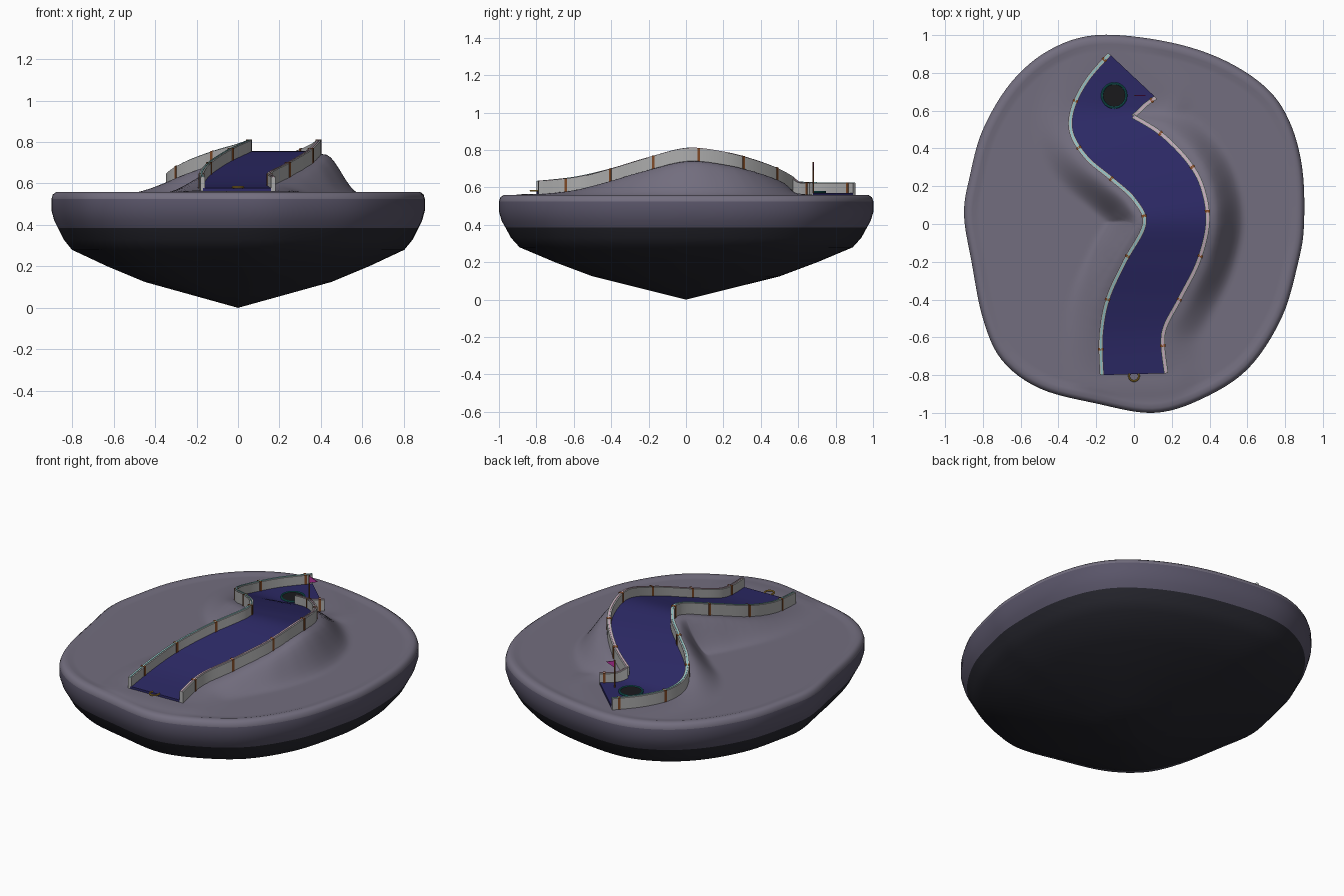
import bpy, bmesh, math
from mathutils import Vector, geometry

if "Cube" in bpy.data.objects:
    bpy.data.objects.remove(bpy.data.objects["Cube"])


def material(name, rgb):
    m = bpy.data.materials.new(name)
    m.diffuse_color = (*rgb, 1)
    m.use_nodes = True
    m.node_tree.nodes["Principled BSDF"].inputs["Base Color"].default_value = m.diffuse_color
    return m


ROCK = material("rock", (0.17, 0.155, 0.21))
ROCK_SIDE = material("rock_side", (0.10, 0.09, 0.14))
ROCK_DARK = material("rock_dark", (0.02, 0.02, 0.028))
BLUE = material("blue", (0.025, 0.022, 0.13))
STONE = material("wall_stone", (0.42, 0.42, 0.42))
TEAL = material("teal", (0.25, 0.55, 0.55))
PINK = material("pink", (0.6, 0.4, 0.5))
BROWN = material("brown", (0.22, 0.07, 0.02))
BLACK = material("black", (0.01, 0.01, 0.012))
RING = material("ring_teal", (0.01, 0.15, 0.15))
MAGENTA = material("magenta", (0.5, 0.03, 0.35))
GOLD = material("gold", (0.5, 0.3, 0.04))


def smooth(points, n, closed=False):
    """Catmull-Rom samples through the given points."""
    pts = [Vector(p) for p in points]
    c = len(pts)
    at = (lambda i: pts[i % c]) if closed else (lambda i: pts[max(0, min(c - 1, i))])
    out = []
    for i in range(c if closed else c - 1):
        a, b, d, e = at(i - 1), at(i), at(i + 1), at(i + 2)
        for k in range(n):
            t = k / n
            out.append(0.5 * (2 * b + (d - a) * t + (2 * a - 5 * b + 4 * d - e) * t * t
                              + (3 * b - a - 3 * d + e) * t ** 3))
    return out if closed else out + [pts[-1]]


def finish(name, bm, mats, angle=40):
    bmesh.ops.recalc_face_normals(bm, faces=bm.faces)
    mesh = bpy.data.meshes.new(name)
    bm.to_mesh(mesh)
    bm.free()
    for m in mats:
        mesh.materials.append(m)
    ob = bpy.data.objects.new(name, mesh)
    bpy.context.collection.objects.link(ob)
    bpy.ops.object.select_all(action='DESELECT')
    ob.select_set(True)
    bpy.context.view_layer.objects.active = ob
    bpy.ops.object.shade_smooth_by_angle(angle=math.radians(angle))
    return ob


def loft(bm, sections, closed=False):
    """Skin a row of equal cross-sections, capping open ends."""
    rings = [[bm.verts.new(p) for p in s] for s in sections]
    n = len(rings[0])
    pairs = list(zip(rings, rings[1:])) + ([(rings[-1], rings[0])] if closed else [])
    for a, b in pairs:
        for i in range(n):
            j = (i + 1) % n
            bm.faces.new((a[i], a[j], b[j], b[i]))
    if not closed:
        bm.faces.new(rings[0])
        bm.faces.new(rings[-1])


def sweep(bm, path, w, lo, hi):
    """Upright rectangular section along a path."""
    secs = []
    for i, p in enumerate(path):
        d = path[min(i + 1, len(path) - 1)] - path[max(i - 1, 0)]
        s = Vector((-d.y, d.x, 0)).normalized() * w / 2
        up, dn = Vector((0, 0, hi)), Vector((0, 0, lo))
        secs.append([p + s + dn, p - s + dn, p - s + up, p + s + up])
    loft(bm, secs)


# Track edges: left, right and floor height
left = [(-.17, -.8), (-.175, -.6), (-.14, -.4), (-.05, -.2), (.055, 0), (0, .13), (-.12, .24),
        (-.25, .35), (-.33, .48), (-.325, .61), (-.25, .76), (-.13, .9)]
right = [(.17, -.79), (.155, -.58), (.24, -.4), (.34, -.2), (.39, .01), (.36, .2), (.28, .34),
         (.14, .48), (-.005, .57), (.03, .6), (.06, .63), (.115, .67)]
floor_z = [.578, .60, .645, .705, .755, .735, .70, .65, .60, .575, .57, .57]
N, CUSP = 7, 8
L = smooth([(*p, z) for p, z in zip(left, floor_z)], N)
R3 = [(*p, z) for p, z in zip(right, floor_z)]
R_main, R_end = smooth(R3[:CUSP + 1], N), smooth(R3[CUSP:], N)
R = R_main + R_end[1:]

# Floating rock: outline scaled through a profile, hill raised under the track
outline = smooth([(.9, 0), (.89, .3), (.82, .55), (.69, .73), (.45, .88), (.15, .97), (-.2, 1.0),
                  (-.45, .92), (-.65, .75), (-.8, .5), (-.87, .25), (-.9, .05), (-.86, -.2),
                  (-.8, -.5), (-.7, -.72), (-.5, -.87), (-.2, -.95), (.1, -1.0), (.35, -.93),
                  (.6, -.77), (.78, -.5), (.87, -.2)], 6, True)
GROUND = .552


def terrain(x, y):
    p = Vector((x, y))
    best, wsum, zsum = 9, 0, 0
    for a, b in zip(L, R):
        q, t = geometry.intersect_point_line(p, a.xy, b.xy)
        t = max(0, min(1, t))
        d = (p - a.xy.lerp(b.xy, t)).length
        w = 1 / (d + .01) ** 4
        wsum, zsum, best = wsum + w, zsum + w * (a.z + (b.z - a.z) * t), min(best, d)
    u = min(1, max(0, best - .03) / .17)
    return GROUND + max(0, zsum / wsum - .014 - GROUND) * (1 - u * u * (3 - 2 * u))


bm = bmesh.new()
profile = [(.25, .0625), (.5, .125), (.7, .2), (.89, .28), (.935, .33), (.965, .385), (.985, .42),
           (1, .47), (1, .525), (.993, .547), (.975, .559), (.95, .558)]
rings = [[bm.verts.new((p.x * f, p.y * f, z)) for p in outline] for f, z in profile]
STEPS = 46
for k in range(1, STEPS):
    f = .95 * (1 - k / STEPS)
    rings.append([bm.verts.new((p.x * f, p.y * f, terrain(p.x * f, p.y * f))) for p in outline])
M = len(outline)
for a, b in zip(rings, rings[1:]):
    for i in range(M):
        bm.faces.new((a[i], a[(i + 1) % M], b[(i + 1) % M], b[i]))
tip, crown = bm.verts.new((0, 0, 0)), bm.verts.new((0, 0, terrain(0, 0)))
for i in range(M):
    bm.faces.new((tip, rings[0][(i + 1) % M], rings[0][i]))
    bm.faces.new((crown, rings[-1][i], rings[-1][(i + 1) % M]))
for f in bm.faces:
    z = f.calc_center_median().z
    f.material_index = 2 if z < .4 else 1 if z < .53 else 0
finish("floating_rock", bm, [ROCK, ROCK_SIDE, ROCK_DARK], 60)

# Blue playing surface
bm = bmesh.new()
down = Vector((0, 0, -.025))
loft(bm, [[a, b, b + down, a + down] for a, b in zip(L, R)])
finish("track_floor", bm, [BLUE])

# Side walls with coloured top strips and brown straps
straps = bmesh.new()
for name, path, col in (("left", L, TEAL), ("right", R_main, PINK), ("right_end", R_end, PINK)):
    bm = bmesh.new()
    sweep(bm, path, .022, -.02, .054)
    finish(name + "_wall", bm, [STONE])
    bm = bmesh.new()
    sweep(bm, path, .007, .05, .057)
    finish(name + "_wall_strip", bm, [col])
    run, goal = 0, .13
    for a, b in zip(path, path[1:]):
        run += (b - a).length
        if run >= goal:
            d = (b - a).normalized() * .007
            sweep(straps, [b - d, b + d], .028, -.02, .057)
            goal += .26
finish("wall_straps", straps, [BROWN], 30)


# Flat rings
def ring(name, x, y, z, radius, tube, mat, start=0, arc=360):
    bm = bmesh.new()
    full, n = arc == 360, 32
    secs = []
    for i in range(n if full else n + 1):
        a = math.radians(start + arc * i / n)
        secs.append([Vector((x + math.cos(a) * (radius + tube * math.cos(t)),
                             y + math.sin(a) * (radius + tube * math.cos(t)), z + tube * math.sin(t)))
                     for t in (math.tau * k / 8 for k in range(8))])
    loft(bm, secs, full)
    finish(name, bm, [mat])


def cylinder(name, x, y, z0, z1, r, mat, seg=24):
    bm = bmesh.new()
    bmesh.ops.create_cone(bm, cap_ends=True, segments=seg, radius1=r, radius2=r, depth=z1 - z0)
    bmesh.ops.translate(bm, verts=bm.verts, vec=(x, y, (z0 + z1) / 2))
    finish(name, bm, [mat])


# Hole, its rim, and the start marker
cylinder("hole", -.105, .68, .555, .577, .062, BLACK, 32)
ring("hole_rim", -.105, .68, .576, .064, .006, RING)
ring("start_marker", 0, -.805, .582, .026, .005, GOLD, 150, 240)

# Flag on its pole
cylinder("flag_pole", .005, .68, .56, .735, .004, BROWN, 10)
bm = bmesh.new()
tri = [Vector((.005, .678, .732)), Vector((.005, .678, .69)), Vector((.062, .678, .711))]
loft(bm, [tri, [p + Vector((0, .004, 0)) for p in tri]])
finish("flag", bm, [MAGENTA])
